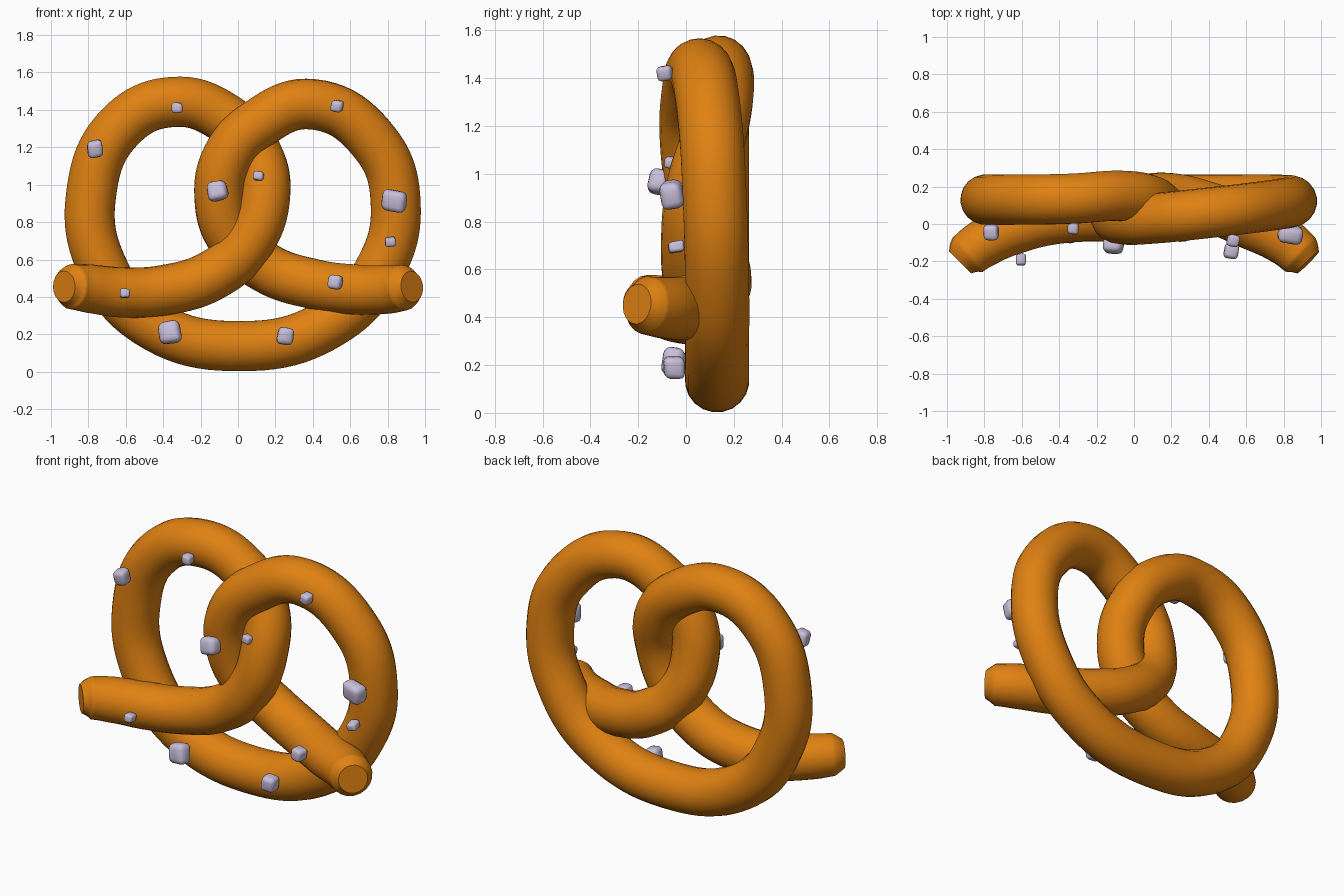
import bpy, random

if "Cube" in bpy.data.objects:
    bpy.data.objects.remove(bpy.data.objects["Cube"])
random.seed(4)

def material(name, col):
    m = bpy.data.materials.new(name)
    m.diffuse_color = (*col, 1)
    m.use_nodes = True
    m.node_tree.nodes["Principled BSDF"].inputs["Base Color"].default_value = m.diffuse_color
    return m

crust = material("baked crust", (0.74, 0.22, 0.006))
salt = material("pale salt", (0.58, 0.52, 0.70))

# Dough rope: one continuous path from the left tip to the right tip
R = 0.135
path = [(-.93, -.205, .455), (-.89, -.165, .455), (-.80, -.10, .445), (-.62, -.02, .425),
        (-.40, .03, .435), (-.13, .04, .52), (.05, .03, .68), (.143, .05, .93),
        (.10, .12, 1.17), (-.06, .15, 1.35), (-.34, .135, 1.443), (-.63, .13, 1.31),
        (-.785, .13, .95), (-.73, .13, .57), (-.48, .13, .265), (.02, .13, .137),
        (.50, .13, .265), (.76, .13, .55), (.843, .12, .90), (.735, .10, 1.22),
        (.40, .06, 1.43), (.10, .03, 1.32), (-.055, .025, 1.15), (-.098, .05, .93),
        (-.03, .10, .71), (.16, .14, .55), (.40, .09, .47), (.62, .0, .44),
        (.80, -.09, .44), (.89, -.165, .45), (.93, -.205, .455)]
cu = bpy.data.curves.new("rope_path", 'CURVE')
cu.dimensions = '3D'
cu.bevel_depth = R
cu.bevel_resolution = 8
cu.resolution_u = 10
cu.use_fill_caps = True
sp = cu.splines.new('BEZIER')
sp.bezier_points.add(len(path) - 1)
last = len(path) - 1
for i, p in enumerate(path):
    b = sp.bezier_points[i]
    b.co = p
    b.handle_left_type = b.handle_right_type = 'AUTO'
    # tips taper to a small rounded end
    b.radius = {0: .62, 1: .90, 2: .96}.get(min(i, last - i), 1.0)
rope = bpy.data.objects.new("dough_rope", cu)
bpy.context.collection.objects.link(rope)
bpy.context.view_layer.objects.active = rope
rope.select_set(True)
bpy.ops.object.convert(target='MESH')
rope = bpy.context.object
rope.name = "dough_rope"
rope.data.materials.clear()
rope.data.materials.append(crust)
bpy.ops.object.shade_smooth_by_angle(angle=0.9)

# Salt grains: x, y, z, width, height
grains = [(-.765, -.045, 1.19, .085, .095), (-.325, -.025, 1.41, .06, .06),
          (.53, -.09, 1.42, .066, .066), (-.11, -.11, .965, .11, .11),
          (.11, -.06, 1.045, .058, .05), (.835, -.055, .915, .135, .115),
          (.815, -.04, .695, .06, .05), (.52, -.145, .48, .08, .08),
          (-.605, -.19, .42, .055, .05), (-.365, -.05, .21, .12, .125),
          (.255, -.05, .19, .09, .095)]
for i, (x, y, z, w, h) in enumerate(grains):
    bpy.ops.mesh.primitive_cube_add(size=1, location=(x, y, z))
    g = bpy.context.object
    g.name = f"salt_grain_{i + 1}"
    for v in g.data.vertices:
        v.co = [c * random.uniform(.85, 1.05) for c in v.co]
    g.scale = (w, max(.065, min(.095, w)), h)
    g.rotation_euler = [random.uniform(-.2, .2) for _ in range(3)]
    bpy.ops.object.transform_apply(location=False, rotation=False, scale=True)
    m = g.modifiers.new("round", 'BEVEL')
    m.width = min(w, h) * .27
    m.segments = 3
    g.data.materials.append(salt)
    bpy.ops.object.shade_smooth()
